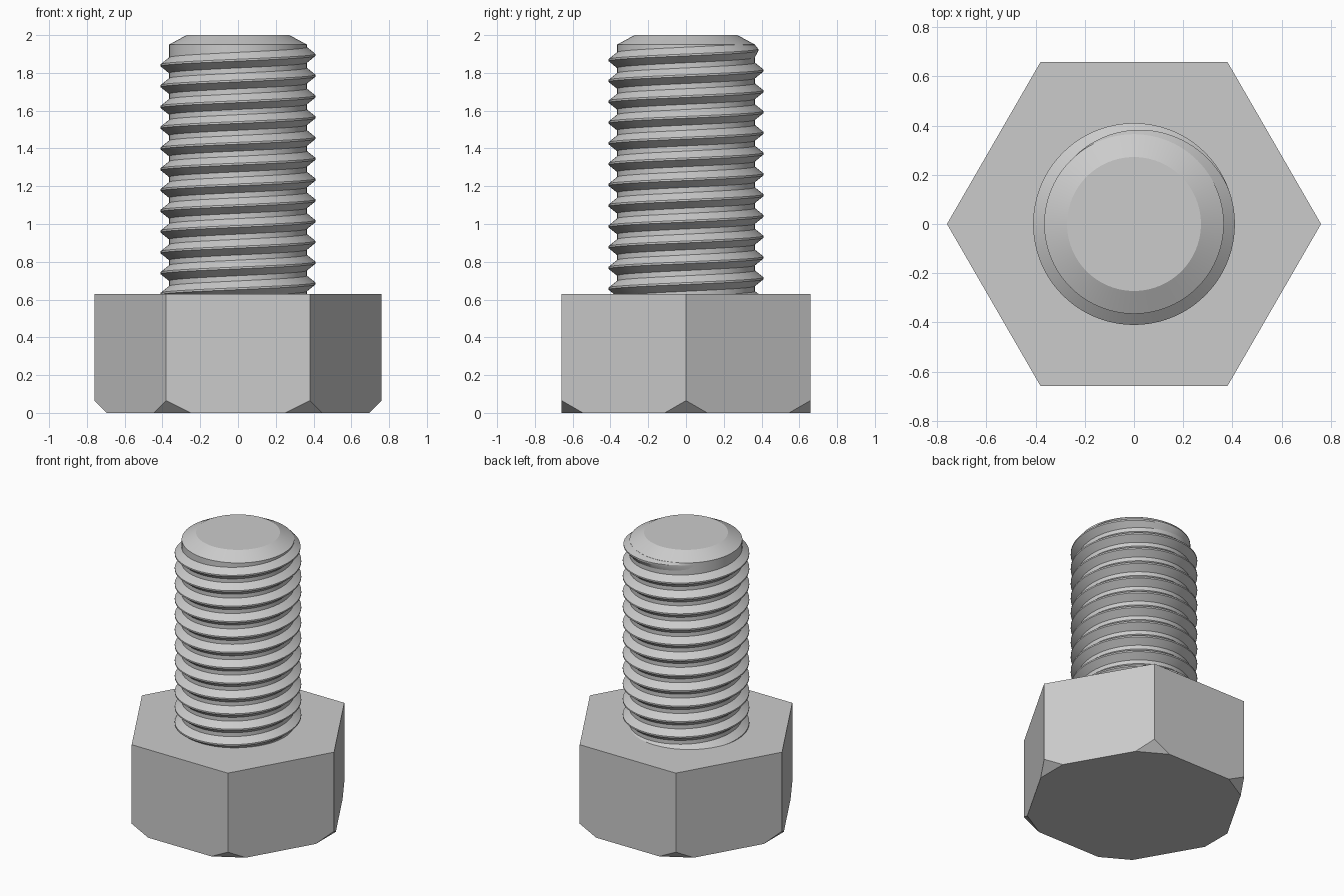
import bpy, bmesh
from math import sin, cos, pi, radians, floor
from mathutils import Vector, Matrix

cube = bpy.data.objects.get("Cube")
if cube:
    bpy.data.objects.remove(cube, do_unlink=True)

# One plain steel colour
steel = bpy.data.materials.new("steel_grey")
steel.use_nodes = True
GREY = (0.6, 0.6, 0.6, 1)
steel.diffuse_color = GREY
steel.node_tree.nodes["Principled BSDF"].inputs["Base Color"].default_value = GREY

HEAD_R, HEAD_H, CHAMFER = 0.76, 0.63, 0.065
ROOT_R, CREST_R = 0.365, 0.41
TOP_R, SHOULDER_Z, TOP_Z = 0.272, 1.95, 2.0
PITCH, SEGS = 0.11, 96
BURIED_Z = HEAD_H - 0.02


def finish(name, bm, smooth):
    bmesh.ops.recalc_face_normals(bm, faces=bm.faces[:])
    mesh = bpy.data.meshes.new(name)
    bm.to_mesh(mesh)
    bm.free()
    mesh.materials.append(steel)
    obj = bpy.data.objects.new(name, mesh)
    bpy.context.collection.objects.link(obj)
    if smooth:
        bpy.ops.object.select_all(action='DESELECT')
        obj.select_set(True)
        bpy.context.view_layer.objects.active = obj
        bpy.ops.object.shade_smooth_by_angle(angle=radians(25))
    return obj


# Hexagonal head with its six lower corners cut off flat
bm = bmesh.new()
bmesh.ops.create_cone(bm, cap_ends=True, segments=6, radius1=HEAD_R,
                      radius2=HEAD_R, depth=HEAD_H,
                      matrix=Matrix.Translation((0, 0, HEAD_H / 2)) @ Matrix.Rotation(pi / 6, 4, 'Z'))
for i in range(6):
    c, s = cos(i * pi / 3), sin(i * pi / 3)
    cut = bmesh.ops.bisect_plane(bm, geom=bm.verts[:] + bm.edges[:] + bm.faces[:],
                                 dist=1e-5, clear_outer=True,
                                 plane_co=Vector((HEAD_R * c, HEAD_R * s, CHAMFER)),
                                 plane_no=Vector((c, s, -1)))
    rim = [e for e in cut["geom_cut"] if isinstance(e, bmesh.types.BMEdge)]
    bmesh.ops.contextual_create(bm, geom=rim)
finish("hex_head", bm, False)

# Shank core: straight cylinder with a chamfered end
bm = bmesh.new()
rings = []
for r, z in ((ROOT_R, BURIED_Z), (ROOT_R, SHOULDER_Z), (TOP_R, TOP_Z)):
    rings.append([bm.verts.new((r * cos(2 * pi * k / SEGS), r * sin(2 * pi * k / SEGS), z))
                  for k in range(SEGS)])
for low, high in zip(rings, rings[1:]):
    for k in range(SEGS):
        n = (k + 1) % SEGS
        bm.faces.new((low[k], low[n], high[n], high[k]))
bm.faces.new(rings[0][::-1])
bm.faces.new(rings[-1])
finish("shank_core", bm, True)

# Thread: right-handed ridge swept up the shank, fading out at the top
PROFILE = ((-0.042, 0), (-0.005, 1), (0.005, 1), (0.042, 0))
CREST_Z = 1.895            # crest height on the +x side of the last turn
FADE_START, FADE_END = 20, 135
step = 360 / SEGS
count = floor((12.5 * 360 + FADE_END) / step)
bm = bmesh.new()
previous = None
for k in range(count + 1):
    deg = FADE_END - (count - k) * step
    a = radians(deg)
    fade = min(1, max(0, (FADE_END - deg) / (FADE_END - FADE_START)))
    row = []
    for dz, height in PROFILE:
        r = ROOT_R - 0.001 + (CREST_R - ROOT_R + 0.001) * height * fade
        z = CREST_Z + PITCH * deg / 360 + dz
        z = min(SHOULDER_Z, max(BURIED_Z, z))
        row.append(bm.verts.new((r * cos(a), r * sin(a), z)))
    if previous:
        for j in range(len(PROFILE) - 1):
            bm.faces.new((previous[j], row[j], row[j + 1], previous[j + 1]))
    previous = row
# Keep the flanks facing outward
for f in bm.faces:
    f.normal_update()
finish("thread", bm, True)
